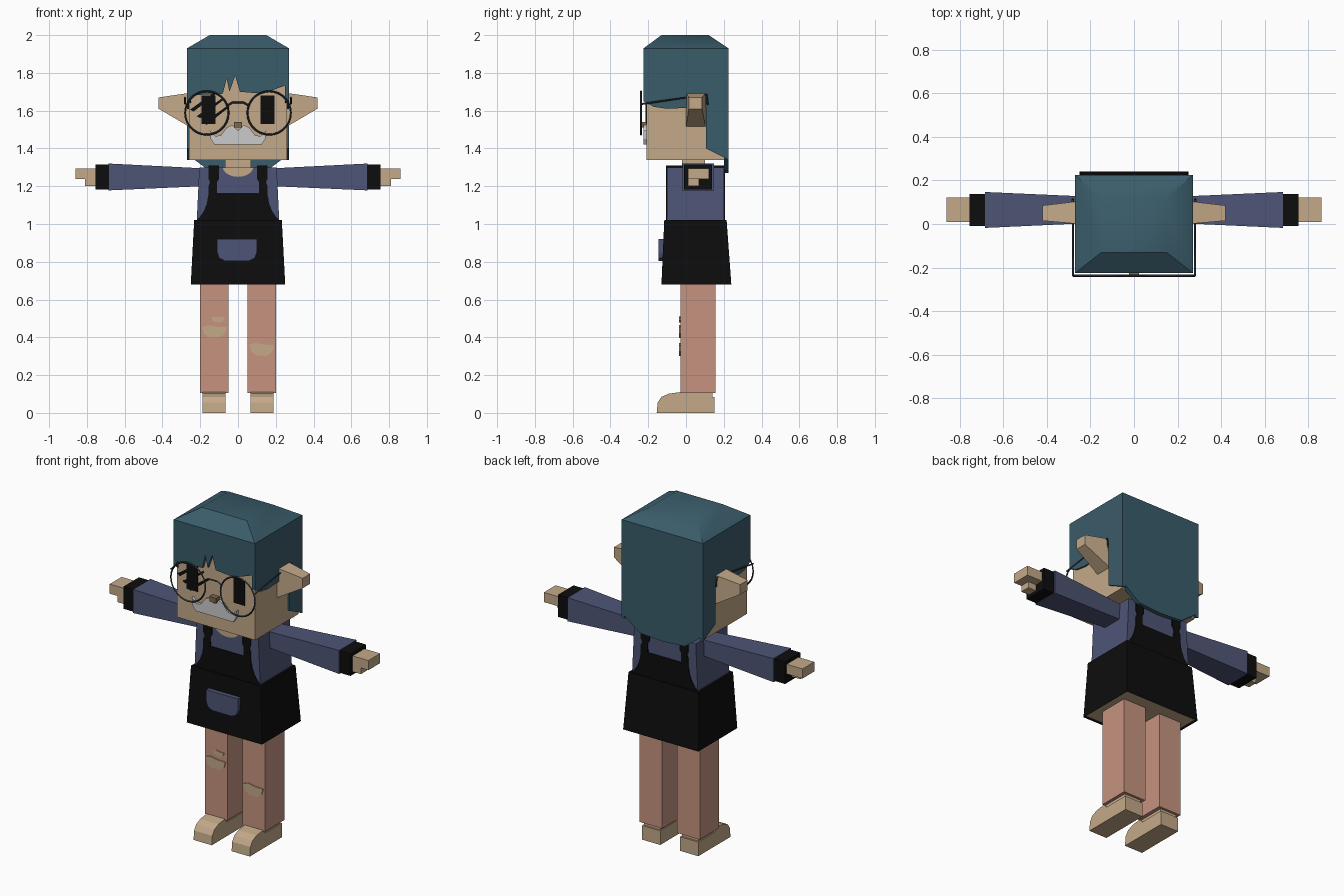
import bpy, bmesh, math
from mathutils import Vector

cube = bpy.data.objects.get("Cube")
if cube:
    bpy.data.objects.remove(cube)


def material(name, r, g, b):
    m = bpy.data.materials.new(name)
    m.use_nodes = True
    m.diffuse_color = (r, g, b, 1)
    bsdf = m.node_tree.nodes["Principled BSDF"]
    bsdf.inputs["Base Color"].default_value = (r, g, b, 1)
    bsdf.inputs["Roughness"].default_value = 0.8
    return m


SKIN = material("skin", 0.55, 0.40, 0.25)
HAIR = material("teal hair", 0.042, 0.107, 0.144)
NAVY = material("navy cloth", 0.076, 0.091, 0.181)
BLACK = material("black", 0.004, 0.004, 0.004)
PINK = material("pink leggings", 0.565, 0.296, 0.216)
WHITE = material("pale grey", 0.6, 0.6, 0.6)
BROWN = material("nose brown", 0.22, 0.14, 0.07)
FRAME = material("glasses frame", 0.03, 0.04, 0.045)

PLACE = {"x": lambda u, v, d: (d, u, v),
         "y": lambda u, v, d: (u, d, v),
         "z": lambda u, v, d: (u, v, d)}


def solid(name, axis, ring_a, a, ring_b, b, mat):
    """Join two outlines of equal length, at a and b along an axis."""
    bm = bmesh.new()
    rings = [[bm.verts.new(PLACE[axis](u, v, d)) for u, v in ring]
             for ring, d in ((ring_a, a), (ring_b, b))]
    bm.faces.new(rings[0])
    bm.faces.new(rings[1])
    n = len(ring_a)
    for i in range(n):
        j = (i + 1) % n
        bm.faces.new((rings[0][i], rings[0][j], rings[1][j], rings[1][i]))
    bmesh.ops.recalc_face_normals(bm, faces=bm.faces)
    mesh = bpy.data.meshes.new(name)
    bm.to_mesh(mesh)
    bm.free()
    mesh.materials.append(mat)
    obj = bpy.data.objects.new(name, mesh)
    bpy.context.collection.objects.link(obj)
    return obj


def prism(name, axis, pts, a, b, mat):
    return solid(name, axis, pts, a, pts, b, mat)


def rect(u0, u1, v0, v1):
    return [(u0, v0), (u1, v0), (u1, v1), (u0, v1)]


def box(name, x0, x1, y0, y1, z0, z1, mat):
    return prism(name, "z", rect(x0, x1, y0, y1), z0, z1, mat)


def flip(pts, s):
    return [(s * u, v) for u, v in pts]


def symmetric(half):
    """Complete an outline whose first and last points lie on the centre."""
    return half + [(-u, v) for u, v in reversed(half) if u > 0]


def rod(name, pts, mat, radius=0.005):
    cu = bpy.data.curves.new(name, "CURVE")
    cu.dimensions = "3D"
    cu.bevel_depth = radius
    cu.bevel_resolution = 0
    cu.use_fill_caps = True
    sp = cu.splines.new("POLY")
    sp.points.add(len(pts) - 1)
    for p, co in zip(sp.points, pts):
        p.co = (*co, 1)
    cu.materials.append(mat)
    obj = bpy.data.objects.new(name, cu)
    bpy.context.collection.objects.link(obj)


# Head and neck
box("head", -0.26, 0.26, -0.208, 0.205, 1.34, 1.92, SKIN)
box("neck", -0.07, 0.07, -0.02, 0.10, 1.28, 1.35, SKIN)

# Hair: sloped crown, fringe, sides and a tapered back
crown = solid("hair_crown", "z", rect(-0.27, 0.27, -0.225, 0.225), 1.93,
              rect(-0.15, 0.15, -0.13, 0.12), 2.0, HAIR)
bpy.context.view_layer.objects.active = crown
crown.select_set(True)
bpy.ops.object.shade_smooth_by_angle(angle=math.radians(36))
crown.select_set(False)
fringe = [(-0.27, 1.93), (-0.27, 1.68), (-0.08, 1.69), (-0.06, 1.77), (-0.045, 1.70),
          (-0.015, 1.785), (0.01, 1.70), (0.13, 1.69), (0.27, 1.74), (0.27, 1.93)]
prism("hair_fringe", "y", fringe, -0.225, -0.20, HAIR)
side = [(-0.225, 1.93), (-0.225, 1.65), (-0.17, 1.62), (-0.10, 1.61), (0.105, 1.62),
        (0.105, 1.40), (0.225, 1.34), (0.225, 1.93)]
for s, label in ((1, "left"), (-1, "right")):
    prism(label + "_hair_side", "x", side, s * 0.25, s * 0.27, HAIR)
back = symmetric([(0, 1.27), (0.15, 1.28), (0.27, 1.37), (0.27, 1.93), (0, 1.93)])
prism("hair_back", "y", back, 0.20, 0.225, HAIR)

# Face
prism("nose", "y", rect(-0.022, 0.022, 1.51, 1.54), -0.24, -0.2, BROWN)
moustache = symmetric([(0, 1.495), (0.03, 1.525), (0.06, 1.51), (0.09, 1.47), (0.12, 1.465),
                       (0.15, 1.495), (0.145, 1.45), (0.125, 1.42), (0, 1.42)])
prism("moustache", "y", moustache, -0.226, -0.2, WHITE)
for i in range(3):
    x, z = -0.255 + 0.035 * i, 1.605 - 0.035 * i
    slash = [(x, z), (x + 0.135, z + 0.095), (x + 0.14, z + 0.085), (x + 0.02, z - 0.01)]
    prism("eye_slash", "y", slash, -0.214, -0.207, BLACK)

# Glasses bridge
rod("glasses_bridge", [(-0.06, -0.238, 1.625), (-0.03, -0.238, 1.643),
                       (0.03, -0.238, 1.643), (0.06, -0.238, 1.625)], FRAME)

# Torso
solid("torso", "z", rect(-0.22, 0.22, -0.1, 0.2), 0.98,
      rect(-0.205, 0.205, -0.1, 0.2), 1.3, NAVY)
arc = [(0.08 * math.cos(t * math.pi / 10), 1.3 - 0.05 * math.sin(t * math.pi / 10))
       for t in range(11)]
prism("neckline", "y", arc, -0.104, -0.098, SKIN)

# Apron: flared skirt with a skin-coloured underside
apron = solid("apron_skirt", "z", rect(-0.25, 0.25, -0.13, 0.24), 0.68,
              rect(-0.232, 0.232, -0.115, 0.215), 1.02, BLACK)
apron.data.materials.append(SKIN)
bm = bmesh.new()
bm.from_mesh(apron.data)
under = [f for f in bm.faces if f.normal.z < -0.9]
bmesh.ops.inset_region(bm, faces=under, thickness=0.012)
for f in under:
    f.material_index = 1
    for v in f.verts:
        v.co.z += 0.008
bm.to_mesh(apron.data)
bm.free()
pocket = [(-0.11, 0.92), (-0.11, 0.85), (-0.10, 0.82), (-0.07, 0.805), (0.06, 0.805),
          (0.09, 0.82), (0.10, 0.85), (0.10, 0.92)]
prism("pocket", "y", pocket, -0.145, -0.115, NAVY)

# Bibs and straps, front and back
bib = symmetric([(0, 1.165), (0.155, 1.165), (0.165, 1.11), (0.18, 1.07),
                 (0.20, 1.04), (0.225, 1.015), (0, 1.0)])
strap = [(0.10, 1.31), (0.157, 1.31), (0.157, 1.24), (0.148, 1.22), (0.157, 1.20),
         (0.157, 1.15), (0.11, 1.15), (0.112, 1.22), (0.10, 1.24)]
for face, y, out in (("front", -0.1, -0.106), ("back", 0.2, 0.206)):
    prism(face + "_bib", "y", bib, y, out, BLACK)
    for s in (1, -1):
        prism(face + "_strap", "y", flip(strap, s), y, out, BLACK)

# Ripped patches on the leggings
rip = [(-1, 0.7), (-0.5, 1), (0.2, 0.75), (1, 0.7), (0.85, -0.3), (0.4, -0.95),
       (-0.4, -0.9), (-0.8, -0.4)]
for cx, cz, w, h in ((-0.125, 0.43, 0.066, 0.034), (-0.105, 0.495, 0.036, 0.016),
                     (0.125, 0.335, 0.066, 0.035)):
    prism("knee_rip", "y", [(cx + w * u, cz + h * v) for u, v in rip], -0.036, -0.029, SKIN)

# Paired parts
shoe = [(0.15, 0), (0.15, 0.085), (-0.01, 0.085), (-0.03, 0.11), (-0.09, 0.102),
        (-0.13, 0.085), (-0.15, 0.055), (-0.155, 0)]
for s, label in ((1, "left"), (-1, "right")):
    # Eye and ear
    prism(label + "_eye", "y", flip(rect(0.12, 0.193, 1.53, 1.68), s), -0.213, -0.205, BLACK)
    solid(label + "_ear", "x", rect(0, 0.105, 1.51, 1.695), s * 0.25,
          rect(0.015, 0.085, 1.61, 1.67), s * 0.42, SKIN)
    # Lens rim and temple
    bpy.ops.mesh.primitive_torus_add(major_segments=28, minor_segments=4, major_radius=0.115,
                                     minor_radius=0.005, location=(s * 0.165, -0.238, 1.588),
                                     rotation=(math.pi / 2, 0, 0))
    rim = bpy.context.object
    rim.name = label + "_lens_rim"
    rim.data.materials.append(FRAME)
    rod(label + "_temple", [(s * 0.28, -0.238, 1.635), (s * 0.281, 0.11, 1.685),
                            (s * 0.281, 0.115, 1.63)], FRAME)
    # Strap over the shoulder
    box(label + "_shoulder_strap", s * 0.10, s * 0.157, -0.106, 0.206, 1.295, 1.31, BLACK)
    # Sleeve, cuff and hand
    solid(label + "_sleeve", "x", rect(0.005, 0.125, 1.2, 1.295), s * 0.19,
          rect(-0.018, 0.147, 1.178, 1.32), s * 0.685, NAVY)
    box(label + "_cuff", s * 0.68, s * 0.755, -0.01, 0.137, 1.182, 1.315, BLACK)
    box(label + "_fingers", s * 0.74, s * 0.86, 0.01, 0.122, 1.237, 1.295, SKIN)
    box(label + "_thumb", s * 0.74, s * 0.81, 0.01, 0.07, 1.2, 1.238, SKIN)
    # Leg and shoe
    box(label + "_leg", s * 0.05, s * 0.2, -0.03, 0.155, 0.105, 0.72, PINK)
    prism(label + "_shoe", "x", shoe, s * 0.066, s * 0.187, SKIN)
    box(label + "_shoe_collar", s * 0.072, s * 0.181, -0.03, 0.14, 0.08, 0.108, SKIN)
